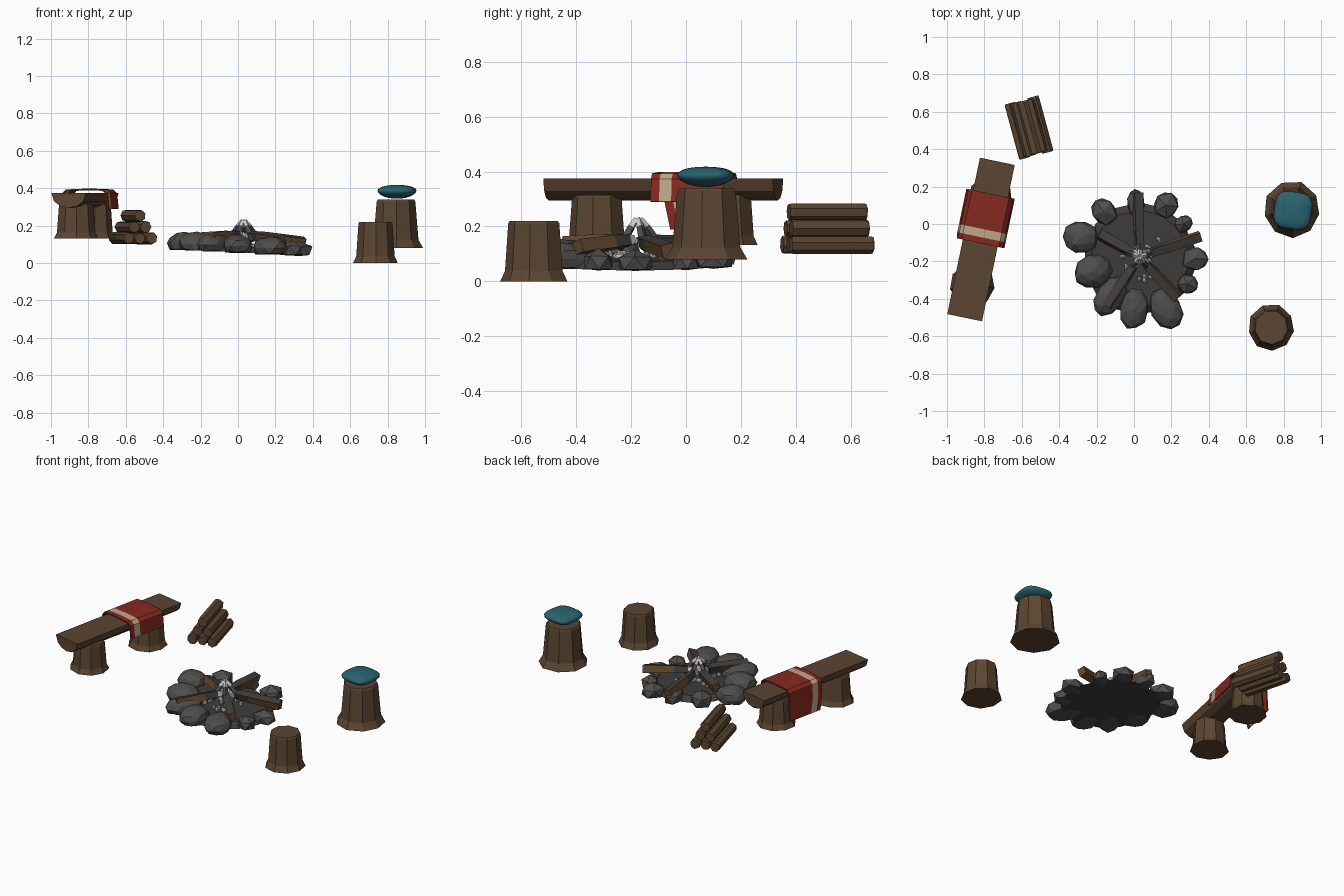
import bpy, bmesh, math, random
from mathutils import Vector, Matrix

if "Cube" in bpy.data.objects:
    bpy.data.objects.remove(bpy.data.objects["Cube"])
random.seed(4)

def mat(name, r, g, b):
    m = bpy.data.materials.new(name)
    m.diffuse_color = (r, g, b, 1)
    m.use_nodes = True
    m.node_tree.nodes["Principled BSDF"].inputs["Base Color"].default_value = m.diffuse_color
    return m

BARK = mat("bark brown", 0.105, 0.06, 0.031)
WOOD = mat("split wood", 0.13, 0.068, 0.032)
STONE = mat("stone grey", 0.08, 0.076, 0.072)
CHAR = mat("charcoal", 0.05, 0.047, 0.045)
ASH = mat("pale ash", 0.6, 0.6, 0.62)
RED = mat("blanket red", 0.24, 0.022, 0.015)
CREAM = mat("cream stripe", 0.52, 0.39, 0.24)
TEAL = mat("cushion teal", 0.024, 0.125, 0.16)

def finish(name, bm, mats, smooth=False):
    bmesh.ops.recalc_face_normals(bm, faces=bm.faces)
    me = bpy.data.meshes.new(name)
    bm.to_mesh(me)
    bm.free()
    for m in mats:
        me.materials.append(m)
    if smooth:
        me.shade_smooth()
    ob = bpy.data.objects.new(name, me)
    bpy.context.collection.objects.link(ob)
    return ob

def tube(name, p0, p1, rings, sides, mats, rule=None, phase=0.0, jitter=0.0):
    """Faceted tube from p0 to p1; rings are (fraction, radius); rule(segment, side) picks a material."""
    p0, p1 = Vector(p0), Vector(p1)
    q = (p1 - p0).to_track_quat('Z', 'Y')
    bm = bmesh.new()
    loops = []
    wob = [1 + random.uniform(-jitter, jitter) for _ in range(sides)]
    for t, r in rings:
        loops.append([bm.verts.new(p0.lerp(p1, t) + q @ Vector((
            r * wob[i] * math.cos(phase + i * math.tau / sides),
            r * wob[i] * math.sin(phase + i * math.tau / sides), 0))) for i in range(sides)])
    for s in range(len(loops) - 1):
        for i in range(sides):
            j = (i + 1) % sides
            f = bm.faces.new((loops[s][i], loops[s][j], loops[s + 1][j], loops[s + 1][i]))
            f.material_index = rule(s, i) if rule else 0
    bm.faces.new(loops[0])
    f = bm.faces.new(loops[-1])
    f.material_index = rule(len(loops) - 2, 0) if rule else 0
    return finish(name, bm, mats)

def stump(name, x, y, z0, z1, r_top, r_bot, sides=9):
    mid = r_top + (r_bot - r_top) * 0.4
    tube(name, (x, y, z0), (x, y, z1),
         [(0, r_bot), (0.17, mid), (0.96, r_top), (1, r_top * 0.95)], sides, [BARK], phase=0.2, jitter=0.04)

# Stump seats
stump("tall_stump", 0.845, 0.075, 0.08, 0.34, 0.108, 0.152)
stump("short_stump", 0.735, -0.555, 0.0, 0.22, 0.095, 0.125)

# Cushion: lens with a rounded-square outline
bm = bmesh.new()
bmesh.ops.create_uvsphere(bm, u_segments=28, v_segments=14, radius=1)
for v in bm.verts:
    a = math.atan2(v.co.y, v.co.x)
    k = (abs(math.cos(a)) ** 3.5 + abs(math.sin(a)) ** 3.5) ** (-1 / 3.5)
    d = math.hypot(v.co.x, v.co.y)
    v.co = Vector((v.co.x * k * 0.1, v.co.y * k * 0.1, v.co.z * 0.037 + 0.006 * d * d))
bm.transform(Matrix.Translation((0.85, 0.072, 0.381)) @ Matrix.Rotation(-0.15, 4, 'Z'))
finish("cushion", bm, [TEAL], True)

# Bench: half log on two stump legs. Local y runs along the bench
BENCH = Matrix.Translation((-0.818, -0.083, 0)) @ Matrix.Rotation(-0.206, 4, 'Z')
bm = bmesh.new()
section = [(0.095, 0.375)] + [(0.092 * math.cos(a), 0.365 - 0.07 * math.sin(a))
           for a in [i * math.pi / 6 for i in range(7)]] + [(-0.095, 0.375)]
ends = [[bm.verts.new((x, y, z)) for x, z in section] for y in (-0.427, 0.427)]
for i in range(len(section)):
    j = (i + 1) % len(section)
    bm.faces.new((ends[0][i], ends[0][j], ends[1][j], ends[1][i]))
for e in ends:
    bm.faces.new(e)
bm.transform(BENCH)
finish("bench_seat", bm, [BARK])
for i, (x, y) in enumerate([(-0.865, -0.325), (-0.768, 0.147)]):
    stump(f"bench_leg_{i + 1}", x, y, 0.132, 0.315, 0.092, 0.118)

# Blanket draped over the bench, with a cream stripe near one edge
bm = bmesh.new()
drape = [(-0.128, 0.19), (-0.122, 0.29), (-0.118, 0.37), (-0.1, 0.39), (0, 0.394),
         (0.1, 0.39), (0.12, 0.372), (0.128, 0.29)]
cuts = [-0.02, 0.012, 0.057, 0.25]
grid = [[bm.verts.new((x, s + (0.02 if k == 0 and s < 0.1 else 0), z)) for k, (x, z) in enumerate(drape)]
        for s in cuts]
for a in range(3):
    for k in range(len(drape) - 1):
        f = bm.faces.new((grid[a][k], grid[a][k + 1], grid[a + 1][k + 1], grid[a + 1][k]))
        f.material_index = 1 if a == 1 else 0
bm.transform(BENCH)
ob = finish("blanket", bm, [RED, CREAM])
sol = ob.modifiers.new("thickness", 'SOLIDIFY')
sol.thickness = 0.008
sol.offset = 0

# Firewood pile: rows of 3, 2 and 1
axis = Vector((-0.26, 0.965, 0)).normalized()
side = Vector((axis.y, -axis.x, 0))
n = 0
for row in range(3):
    for k in range(3 - row):
        n += 1
        c = Vector((-0.562, 0.515, 0.133 + row * 0.06)) + side * (k - (2 - row) / 2) * 0.064
        h = 0.148 + random.uniform(-0.006, 0.006)
        tube(f"firewood_{n}", c - axis * h, c + axis * h, [(0, 0.03), (0.03, 0.033), (0.97, 0.033), (1, 0.03)],
             7, [BARK], phase=random.random(), jitter=0.06)

# Fire ring stands on a slight slope
def base(x):
    return 0.055 - 0.055 * x

FX, FY = 0.03, -0.175
bm = bmesh.new()
bmesh.ops.create_cone(bm, cap_ends=True, segments=14, radius1=0.3, radius2=0.26, depth=0.03)
for v in bm.verts:
    v.co += Vector((FX, FY - 0.01, 0))
    v.co.z += base(v.co.x) + 0.018
finish("ash_bed", bm, [CHAR])

# Ring stones: x, y, half length along the radius, half width, height
stones = [(0.01, 0.115, .085, .055, .085), (0.17, 0.1, .085, .075, .085), (0.265, 0.0, .06, .05, .08),
          (0.325, -0.185, .08, .075, .08), (0.285, -0.32, .065, .06, .08), (0.17, -0.45, .12, .085, .1),
          (0.0, -0.455, .11, .08, .1), (-0.125, -0.385, .12, .075, .1), (-0.22, -0.255, .105, .09, .1),
          (-0.285, -0.07, .095, .09, .1), (-0.16, 0.065, .085, .07, .09)]
for i, (x, y, a, b, h) in enumerate(stones):
    bm = bmesh.new()
    bmesh.ops.create_icosphere(bm, subdivisions=2 if a > 0.09 else 1, radius=1)
    for v in bm.verts:
        v.co *= random.uniform(0.92, 1.04)
        v.co = Vector((v.co.x * a, v.co.y * b, max(v.co.z, -0.55) * h / 1.55 + h * 0.355))
    bmesh.ops.dissolve_limit(bm, angle_limit=0.12, verts=bm.verts, edges=bm.edges)
    bm.transform(Matrix.Translation((x, y, base(x))) @
                 Matrix.Rotation(math.atan2(y - FY, x - FX), 4, 'Z'))
    finish(f"ring_stone_{i + 1}", bm, [STONE])

# Split logs: brown outer length, one charred face, burnt inner end
for i, (x, y, z) in enumerate([(0.02, 0.165, .12), (0.355, -0.065, .112), (0.235, -0.395, .125),
                               (-0.145, -0.44, .135), (-0.185, -0.055, .135)]):
    tube(f"fire_log_{i + 1}", (x, y, z), (FX + (x - FX) * 0.08, FY + (y - FY) * 0.08, 0.15),
         [(0, 0.034), (0.62, 0.033), (0.9, 0.027), (1, 0.02)], 4, [WOOD, CHAR, ASH],
         rule=lambda s, k: s if s else int(k == 0), phase=0.5)

# Charred sticks leaning into a small peak with ashen tips
for i in range(5):
    a = 0.3 + i * math.tau / 5
    tube(f"charred_stick_{i + 1}", (FX + 0.085 * math.cos(a), FY + 0.085 * math.sin(a), 0.12),
         (FX + 0.008 * math.cos(a), FY + 0.008 * math.sin(a), 0.228),
         [(0, 0.018), (0.72, 0.015), (1, 0.01)], 4, [STONE, ASH], rule=lambda s, k: s)

# Ash flakes scattered around the middle
bm = bmesh.new()
for i in range(24):
    a, r = random.uniform(0, math.tau), random.uniform(0.03, 0.14)
    x, y = FX + r * math.cos(a), FY + r * math.sin(a)
    m = (Matrix.Translation((x, y, base(x) + 0.042)) @ Matrix.Rotation(a * 3, 4, 'Z')
         @ Matrix.Diagonal((random.uniform(.012, .024), .011, .014, 1)))
    bmesh.ops.create_icosphere(bm, subdivisions=1, radius=1, matrix=m)
finish("ash_flakes", bm, [ASH])
